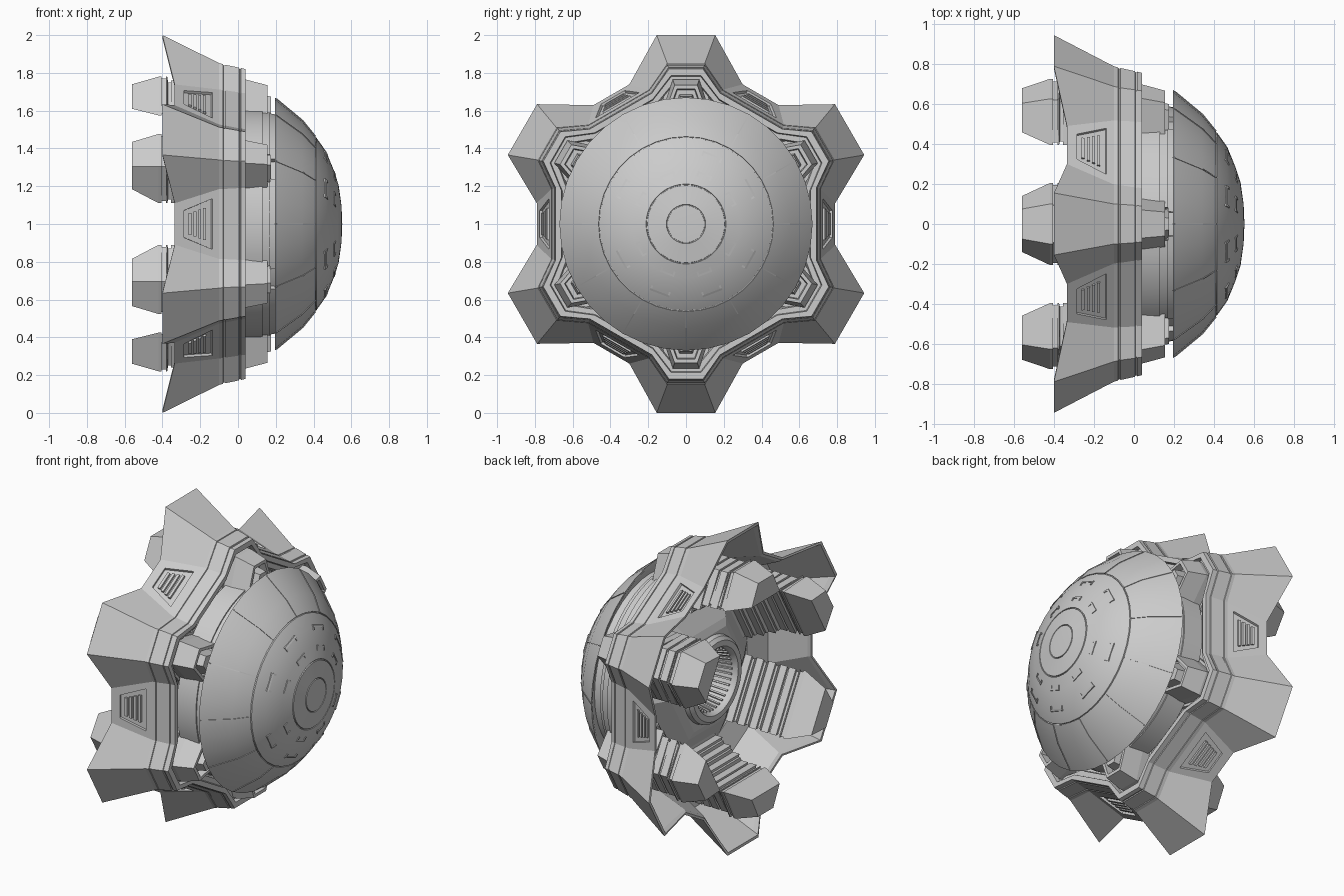
import bpy, bmesh
from math import sin, cos, pi, radians

if "Cube" in bpy.data.objects:
    bpy.data.objects.remove(bpy.data.objects["Cube"])

LOBES = [radians(30 + 60 * i) for i in range(6)]
VALLEYS = [radians(60 * i) for i in range(6)]


def P(x, r, w, a):
    """Point at depth x, distance r along direction a, offset w sideways."""
    return (x, r * cos(a) - w * sin(a), 1 + r * sin(a) + w * cos(a))


def loft(bm, rings, caps=True, loop=False):
    vs = [[bm.verts.new(p) for p in ring] for ring in rings]
    n, faces = len(rings[0]), []
    for i in range(len(vs) if loop else len(vs) - 1):
        a, b = vs[i], vs[(i + 1) % len(vs)]
        for k in range(n):
            faces.append(bm.faces.new((a[k], a[(k + 1) % n], b[(k + 1) % n], b[k])))
    if caps and not loop:
        faces.append(bm.faces.new(vs[0][::-1]))
        faces.append(bm.faces.new(vs[-1]))
    bmesh.ops.recalc_face_normals(bm, faces=faces)
    return faces


def finish(bm, name, smooth=False):
    me = bpy.data.meshes.new(name)
    bm.to_mesh(me)
    bm.free()
    ob = bpy.data.objects.new(name, me)
    bpy.context.collection.objects.link(ob)
    if smooth:
        bpy.ops.object.select_all(action='DESELECT')
        ob.select_set(True)
        bpy.context.view_layer.objects.active = ob
        bpy.ops.object.shade_smooth_by_angle(angle=radians(28))
    return ob


def lathe(name, prof, n, loop=False, smooth=True):
    bm = bmesh.new()
    rings = [[P(x, r, 0, 2 * pi * k / n) for k in range(n)] for x, r in prof]
    loft(bm, rings, caps=False, loop=loop)
    bmesh.ops.remove_doubles(bm, verts=bm.verts, dist=1e-5)
    return finish(bm, name, smooth)


def trapezoid(x, ro, wo, ri, wi, a):
    return [P(x, ro, -wo, a), P(x, ro, wo, a), P(x, ri, wi, a), P(x, ri, -wi, a)]


# Six-lobed armour shell: lobe x, lobe r, lobe half width, valley x, r, half width
rows = [(-.40, 1.0, .155, -.335, .79, .11),
        (-.10, .852, .10, -.10, .715, .185),
        (-.08, .846, .10, -.08, .712, .186),
        (-.078, .841, .098, -.078, .707, .185),
        (-.07, .839, .098, -.07, .705, .185),
        (-.068, .843, .099, -.068, .71, .186),
        (.005, .828, .093, .005, .695, .19),
        (.007, .822, .091, .007, .689, .189),
        (.014, .821, .091, .014, .688, .189),
        (.016, .826, .092, .016, .693, .19),
        (.04, .82, .09, .04, .69, .19),
        (.04, .785, .08, .04, .66, .178),
        (.015, .78, .078, .015, .655, .176),
        (.015, .745, .068, .015, .625, .168),
        (-.02, .735, .066, -.02, .615, .166),
        (-.03, .56, .14, -.03, .54, .15),
        (-.05, .56, .14, -.05, .54, .15),
        (-.10, .81, .095, -.10, .68, .178),
        (-.37, .965, .145, -.32, .76, .107),
        (-.40, .982, .15, -.335, .775, .108)]
bm = bmesh.new()
rings = []
for xl, rl, wl, xv, rv, wv in rows:
    ring = []
    for a in LOBES:
        ring += [P(xl, rl, -wl, a), P(xl, rl, wl, a),
                 P(xv, rv, -wv, a + pi / 6), P(xv, rv, wv, a + pi / 6)]
    rings.append(ring)
faces = loft(bm, rings, loop=True)
# recessed vents in the valley plates
vents = [faces[4 * j + 2] for j in range(6)]
bmesh.ops.inset_individual(bm, faces=vents, thickness=.064, depth=0)
bmesh.ops.inset_individual(bm, faces=vents, thickness=.003, depth=-.014)
finish(bm, "armour_shell")

# Vent slats
bm = bmesh.new()
for a in VALLEYS:
    for i in range(4):
        x = -.262 + i * .026
        r = .79 - .075 * (x + .335) / .235
        w = .058 + i * .009
        loft(bm, [trapezoid(x, r - .003, w, r - .018, w, a),
                  trapezoid(x + .015, r - .007, w, r - .022, w, a)])
finish(bm, "vent_slats")

# Ribbed engine blocks with tapered ends, one in each lobe
bm = bmesh.new()
for a in LOBES:
    secs = []
    for i in range(6):
        x = -.01 - i * .06
        ri = .42 + .15 * min(1, i / 4)
        secs += [trapezoid(x, .76, .09, ri, .20, a),
                 trapezoid(x - .046, .76, .09, ri, .20, a),
                 trapezoid(x - .046, .75, .08, ri + .015, .188, a),
                 trapezoid(x - .06, .75, .08, ri + .015, .188, a)]
    secs += [trapezoid(-.375, .78, .1, .575, .205, a),
             trapezoid(-.382, .78, .1, .575, .205, a),
             trapezoid(-.382, .77, .092, .582, .195, a),
             trapezoid(-.405, .77, .092, .582, .195, a),
             trapezoid(-.405, .78, .1, .575, .205, a),
             trapezoid(-.42, .78, .1, .575, .205, a),
             trapezoid(-.56, .74, .075, .61, .14, a)]
    loft(bm, secs)
finish(bm, "engine_blocks")

# Front struts with a stepped pocket, one in each lobe
bm = bmesh.new()
for a in LOBES:
    loft(bm, [trapezoid(-.03, .765, .07, .54, .145, a),
              trapezoid(.04, .765, .07, .54, .145, a),
              trapezoid(.155, .735, .06, .54, .13, a),
              trapezoid(.155, .715, .048, .54, .11, a),
              trapezoid(.11, .71, .045, .54, .105, a),
              trapezoid(.11, .685, .035, .54, .085, a),
              trapezoid(.175, .675, .03, .54, .075, a)])
finish(bm, "front_struts")

# Drum between shell and dome
lathe("drum", [(-.04, .55), (-.03, .575), (.15, .575), (.16, .56), (.26, .56)], 48)

# Curved panels on the drum, one over each valley
bm = bmesh.new()
for a in VALLEYS:
    for x0, x1, r, half in ((.0, .13, .612, 21), (.13, .17, .60, 22), (.17, .195, .588, 24)):
        arc = [a + radians(half * (k / 4 - 1)) for k in range(9)]
        loft(bm, [[P(x0, .55, 0, t), P(x0, r, 0, t), P(x1, r - .004, 0, t), P(x1, .55, 0, t)]
                  for t in arc])
finish(bm, "drum_panels", True)

# Domed front shield with ring grooves
lathe("dome", [(.26, .54), (.23, .60), (.197, .655), (.195, .67), (.34, .55), (.411, .463),
               (.406, .461), (.407, .457), (.415, .457), (.466, .385), (.507, .285),
               (.531, .212), (.525, .210), (.526, .206), (.533, .205), (.547, .104),
               (.542, .102), (.542, .099), (.548, .098), (.552, 0)], 36)

SURF = [(0, .552), (.1, .547), (.21, .531), (.285, .507), (.385, .466), (.46, .413),
        (.55, .34), (.67, .195)]


def dome_x(r):
    for (r0, x0), (r1, x1) in zip(SURF, SURF[1:]):
        if r <= r1:
            return x0 + (x1 - x0) * (r - r0) / (r1 - r0)
    return SURF[-1][1]


# Dome seams and small slot marks
bm = bmesh.new()
for i in range(12):
    a = i * pi / 6
    loft(bm, [[P(dome_x(r) - .008, r, -.003, a), P(dome_x(r) - .008, r, .003, a),
               P(dome_x(r) + .005, r, .003, a), P(dome_x(r) + .005, r, -.003, a)]
              for r in (.465, .55, .665)])
finish(bm, "dome_seams")

bm = bmesh.new()


def mark(r0, r1, w0, w1, a):
    loft(bm, [[P(dome_x(r0) - .012, r0, w, a), P(dome_x(r1) - .012, r1, w, a),
               P(dome_x(r1) + .004, r1, w, a), P(dome_x(r0) + .004, r0, w, a)]
              for w in (w0, w1)])


for deg in (29, 69, 111, 151, 209, 249, 291, 331):
    a = radians(deg)
    for r, h in ((.385, .055), (.275, .04)):
        mark(r, r + .01, -h, h, a)
        mark(r - .018, r, -h, -h + .01, a)
        mark(r - .018, r, h - .01, h, a)
finish(bm, "dome_slots")

# Rear hub: hexagonal sloped plate around a ribbed exhaust
lathe("rear_hub", [(-.03, .62), (-.05, .54), (-.15, .37), (-.17, .32), (-.17, .25), (.02, .25)],
      6, smooth=False)
lathe("exhaust_ring", [(-.14, .275), (-.20, .265), (-.22, .245), (-.22, .21), (-.20, .195),
                       (.04, .15), (.04, .08), (.02, .06), (.02, 0)], 36)
bm = bmesh.new()
for i in range(36):
    a = 2 * pi * i / 36
    loft(bm, [trapezoid(-.19, .20, .007, .184, .005, a),
              trapezoid(.04, .16, .007, .138, .005, a)])
finish(bm, "exhaust_fins")
